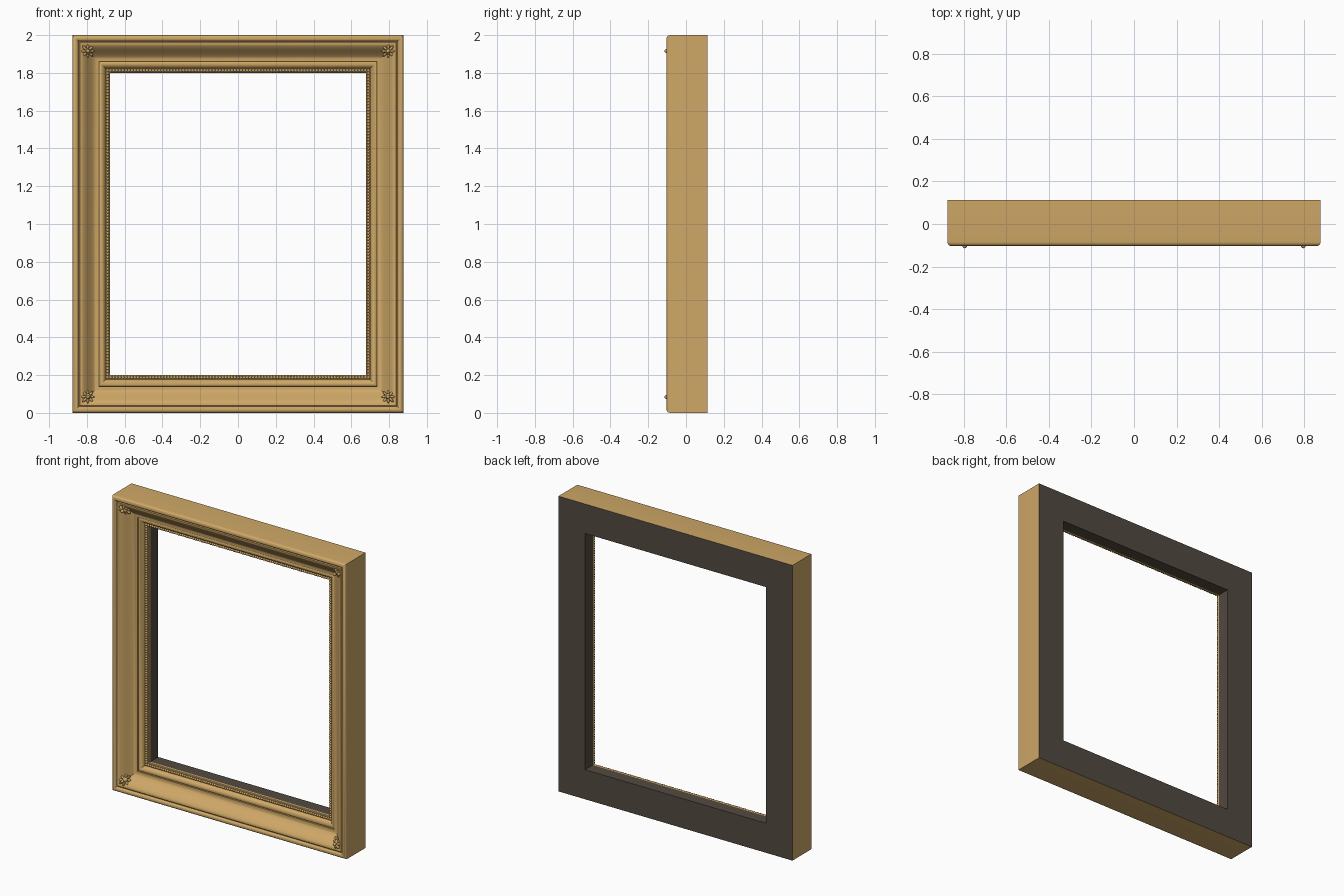
import bpy, bmesh, math
from mathutils import Vector, Matrix

if "Cube" in bpy.data.objects:
    bpy.data.objects.remove(bpy.data.objects["Cube"], do_unlink=True)

HALF_W, HEIGHT, BACK = 0.877, 2.0, 0.113
SIGHT = 0.2


def material(name, rgb):
    m = bpy.data.materials.new(name)
    m.use_nodes = True
    m.diffuse_color = (*rgb, 1)
    m.node_tree.nodes["Principled BSDF"].inputs["Base Color"].default_value = (*rgb, 1)
    return m


gold = material("antique gold", (0.62, 0.39, 0.135))
dark = material("dark back wood", (0.085, 0.068, 0.052))


def finish(bm, name, mats, angle=35):
    bmesh.ops.recalc_face_normals(bm, faces=bm.faces)
    mesh = bpy.data.meshes.new(name)
    bm.to_mesh(mesh)
    bm.free()
    for m in mats:
        mesh.materials.append(m)
    ob = bpy.data.objects.new(name, mesh)
    bpy.context.collection.objects.link(ob)
    bpy.ops.object.select_all(action="DESELECT")
    ob.select_set(True)
    bpy.context.view_layer.objects.active = ob
    bpy.ops.object.shade_smooth_by_angle(angle=math.radians(angle))
    return ob


def corners(d, y):
    """Corner points of the rectangle inset by d from the outer edge."""
    x, lo, hi = HALF_W - d, d, HEIGHT - d
    return [Vector(p) for p in ((-x, y, lo), (x, y, lo), (x, y, hi), (-x, y, hi))]


def arc(cx, cy, rx, ry, a0, a1, n=6):
    angles = [math.radians(a0 + (a1 - a0) * i / n) for i in range(n + 1)]
    return [(cx + rx * math.cos(a), cy + ry * math.sin(a)) for a in angles]


# Moulding section, as (inset, depth): rounded rim, ogee, step, inner slope
ogee = [(0.04 + 0.09 * t, -0.092 + 0.067 * (3 * t * t - 2 * t ** 3))
        for t in (i / 12 for i in range(13))]
profile = ([(0, BACK)]
           + arc(0.018, -0.083, 0.018, 0.02, 180, 270)
           + arc(0.018, -0.083, 0.016, 0.02, 270, 345, 5)
           + [(0.034, -0.088)] + ogee
           + [(0.14, -0.025), (0.14, -0.017)]
           + arc(0.152, -0.012, 0.012, 0.01, 200, 300, 5)
           + [(0.174, -0.004), (0.176, 0.008), (0.196, 0.01),
              (SIGHT, 0.014), (SIGHT, 0.03), (SIGHT, BACK)])

# Frame swept around the rectangle; its last two strips are the bare back wood
bm = bmesh.new()
rings = [[bm.verts.new(p) for p in corners(d, y)] for d, y in profile]
n = len(rings)
for i in range(n):
    a, b = rings[i], rings[(i + 1) % n]
    for k in range(4):
        j = (k + 1) % 4
        f = bm.faces.new((a[k], a[j], b[j], b[k]))
        f.material_index = 1 if i >= n - 2 else 0
finish(bm, "moulded_frame", [gold, dark])

# Row of beads around the sight edge
bm = bmesh.new()
pts = corners(0.187, 0.004)
for k in range(4):
    a, b = pts[k], pts[(k + 1) % 4]
    count = round((b - a).length / 0.016)
    for i in range(count):
        bmesh.ops.create_icosphere(bm, subdivisions=2, radius=0.0085,
                                   matrix=Matrix.Translation(a.lerp(b, i / count)))
finish(bm, "bead_trim", [gold], 60)


# Corner rosettes: a fan of petals around a raised button
def ellipsoid(bm, centre, size, turn=0.0):
    m = (Matrix.Translation(centre) @ Matrix.Rotation(turn, 4, "Y")
         @ Matrix.Diagonal((*size, 1)))
    bmesh.ops.create_uvsphere(bm, u_segments=12, v_segments=8, radius=1, matrix=m)


for vertical, sz in (("lower", 1), ("upper", -1)):
    for side, sx in (("right", -1), ("left", 1)):
        bm = bmesh.new()
        c = Vector((sx * 0.795, 0, 0.085 if sz > 0 else HEIGHT - 0.085))
        ellipsoid(bm, c + Vector((0, -0.07, 0)), (0.018, 0.022, 0.018))
        ellipsoid(bm, c + Vector((0, -0.102, 0)), (0.011, 0.012, 0.011))
        for i in range(8):
            a = math.tau * i / 8
            out = Vector((math.cos(a), 0, math.sin(a)))
            # petals lean with the slope, higher toward the outer corner
            rise = out.dot(Vector((sx, 0, -sz))) * 0.012
            length = 0.017 if i % 2 else 0.014
            ellipsoid(bm, c + out * 0.021 + Vector((0, -0.075 - rise, 0)),
                      (length, 0.012, 0.007), -a)
        finish(bm, f"{vertical}_{side}_rosette", [gold], 60)
